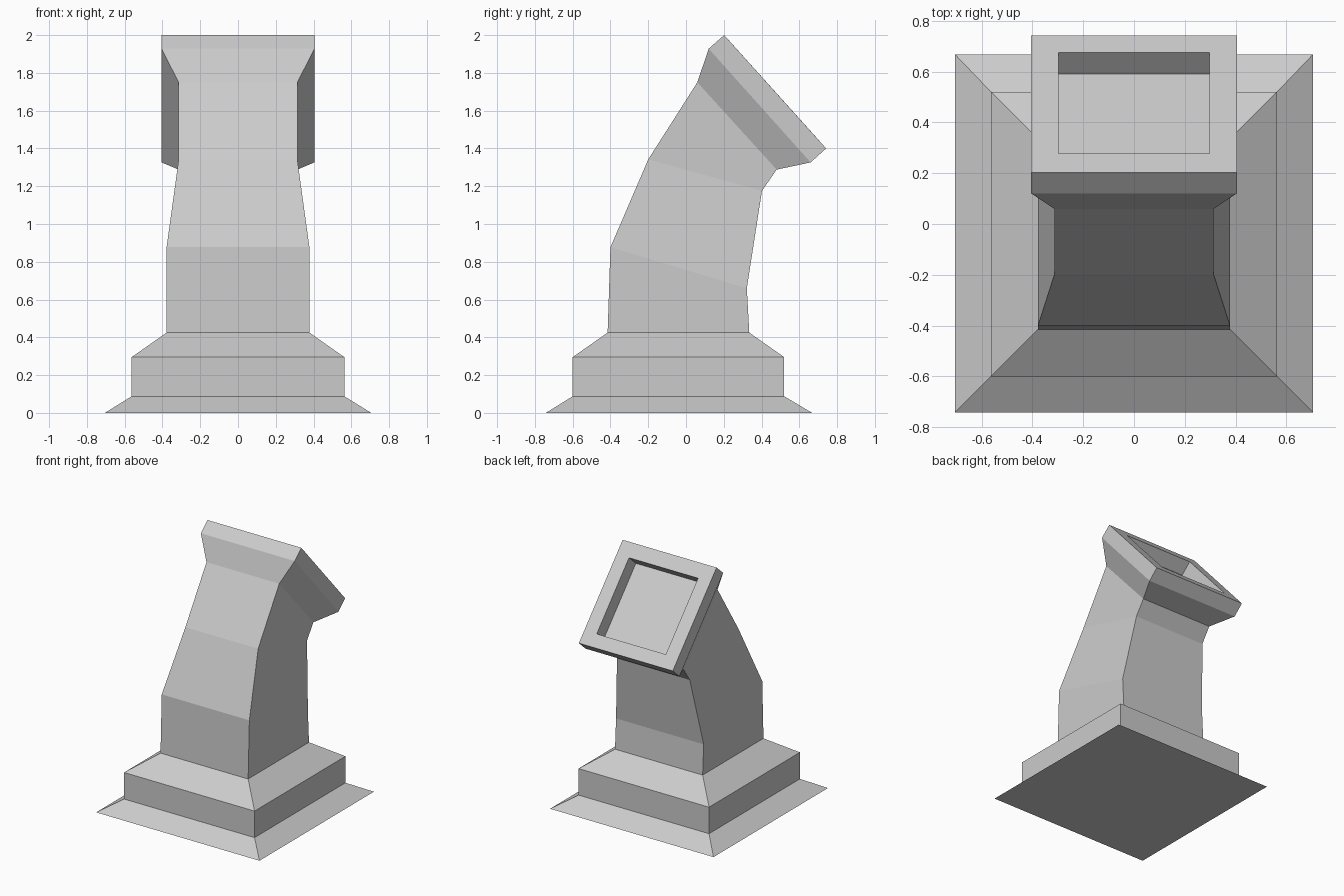
import bpy

cube = bpy.data.objects.get("Cube")
if cube:
    bpy.data.objects.remove(cube)

grey = bpy.data.materials.new("painted_grey")
grey.use_nodes = True
COLOUR = (0.6, 0.6, 0.6, 1)
grey.diffuse_color = COLOUR
grey.node_tree.nodes["Principled BSDF"].inputs["Base Color"].default_value = COLOUR


def loft(name, rings, cap_start=False, cap_end=False):
    """Skin rectangular rings: (half width, front (y, z), back (y, z))."""
    verts, faces = [], []
    for w, front, back in rings:
        verts += [(-w, *front), (w, *front), (w, *back), (-w, *back)]
    for r in range(len(rings) - 1):
        a, b = 4 * r, 4 * r + 4
        for i in range(4):
            j = (i + 1) % 4
            faces.append((a + i, a + j, b + j, b + i))
    if cap_start:
        faces.append((3, 2, 1, 0))
    if cap_end:
        faces.append(tuple(range(len(verts) - 4, len(verts))))
    mesh = bpy.data.meshes.new(name)
    mesh.from_pydata(verts, [], faces)
    mesh.materials.append(grey)
    obj = bpy.data.objects.new(name, mesh)
    bpy.context.collection.objects.link(obj)
    return obj


# Rings shared by neighbouring parts
collar = (0.378, (-0.415, 0.425), (0.335, 0.425))
throat = (0.314, (0.06, 1.75), (0.48, 1.288))

# Stepped base with a flared skirt
loft("plinth", [
    (0.705, (-0.742, 0), (0.668, 0)),
    (0.563, (-0.6, 0.088), (0.52, 0.088)),
    (0.563, (-0.6, 0.295), (0.52, 0.295)),
    collar,
], cap_start=True)

# Bent shaft leaning backwards
loft("bent_duct", [
    collar,
    (0.378, (-0.4, 0.877), (0.322, 0.66)),
    (0.314, (-0.2, 1.342), (0.402, 1.175)),
    throat,
])

# Flared hood with a recessed opening
loft("hood", [
    throat,
    (0.405, (0.12, 1.928), (0.66, 1.326)),
    (0.405, (0.202, 2.0), (0.742, 1.4)),
    (0.298, (0.277, 1.917), (0.675, 1.475)),
    (0.298, (0.192, 1.841), (0.59, 1.399)),
], cap_end=True)
